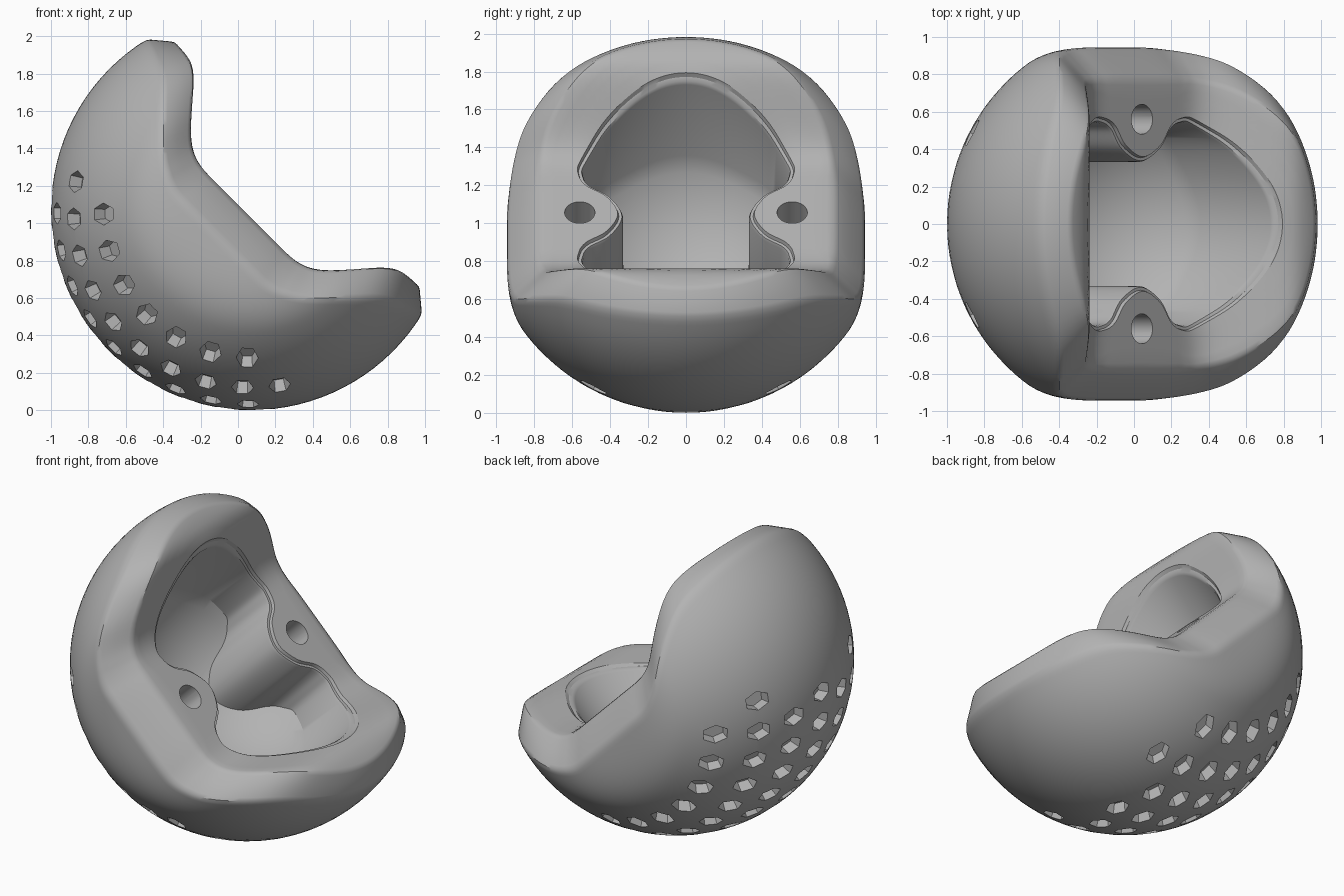
import bpy, bmesh, math
from mathutils import Vector, Matrix

cube = bpy.data.objects.get("Cube")
if cube:
    bpy.data.objects.remove(cube)

# Working frame: u runs out of the opening, v across it, y to the side
R, CU = 1.07, 0.10          # outer ball radius and centre height along u
POCKET_R = 0.76             # bowl floor radius
S2 = math.sqrt(2)


def to_world(v, y, u):
    return Vector(((v + u) / S2, y, 1 + (u - v) / S2))


def lookup(table, v):
    for (a, ha), (b, hb) in zip(table, table[1:]):
        if v <= b:
            return ha + (hb - ha) * (v - a) / (b - a)
    return table[-1][1]


def soft_lookup(table, v):
    offsets = [i * 0.012 for i in range(-5, 6)]
    return sum(lookup(table, abs(v + o)) for o in offsets) / len(offsets)


FACE = [(0, .07), (.34, .07), (.42, .085), (.50, .135), (.743, .415), (.80, .44), (1.2, .46)]
RIM = [(0, -.12), (.37, -.12), (.53, -.035), (.834, .28), (1.06, .36), (1.2, .37)]


def face_h(v):
    return soft_lookup(FACE, v)


def rim_h(v):
    return soft_lookup(RIM, v)


def flatten(y):
    # flattened cheeks with a soft transition
    a, lim, k = abs(y), 0.945, 0.10
    h = max(k - abs(a - lim), 0) / k
    return math.copysign(min(a, lim) - h * h * k / 4, y)


# Pocket outline: one quarter, mirrored, then splined
quarter = [(.73, 0), (.685, .22), (.55, .44), (.38, .56), (.285, .565),
           (.21, .525), (.13, .42), (0, .36)]
half = quarter + [(-v, y) for v, y in reversed(quarter[:-1])]
ctrl = [Vector(p) for p in half + [(v, -y) for v, y in reversed(half[1:-1])]]
lip = []
n = len(ctrl)
for i in range(n):
    a, b, c, d = (ctrl[(i + j) % n] for j in (-1, 0, 1, 2))
    for s in range(8):
        t = s / 8
        lip.append(0.5 * (2 * b + (c - a) * t + (2 * a - 5 * b + 4 * c - d) * t * t
                          + (3 * b - a - 3 * c + d) * t ** 3))
N = len(lip)


def inset(dist):
    out = []
    for i, p in enumerate(lip):
        t = (lip[(i + 1) % N] - lip[i - 1]).normalized()
        out.append(p + Vector((-t.y, t.x)) * dist)
    return out


def rim_point(direction):
    lo, hi = 0.4, 1.3
    for _ in range(40):
        s = (lo + hi) / 2
        v, y = direction * s
        if v * v + y * y + (rim_h(v) - CU) ** 2 < R * R:
            lo = s
        else:
            hi = s
    return direction * lo


# Rings from the outer pole, over the rim, into the pocket
rim = [rim_point(p.normalized()) for p in lip]
rings = []
SHELL = 30
for k in [i + 1 for i in range(SHELL - 1)] + [SHELL - 0.6, SHELL]:
    ring = []
    for p in rim:
        polar = math.atan2(p.length, CU - rim_h(p.x)) * k / SHELL
        q = p.normalized() * R * math.sin(polar)
        ring.append(Vector((q.x, flatten(q.y), CU - R * math.cos(polar))))
    rings.append(ring)
outer = rings[-1]
edge = []
for p in outer:
    v, y = p.x * 0.89, p.y * 0.83
    edge.append(Vector((v, y, face_h(v))))
corner_a = len(rings) - 1
for t in (0.12, 0.5, 0.88, 1):
    rings.append([a.lerp(b, t) for a, b in zip(outer, edge)])
corner_b = len(rings) - 1
for t in (0.1, 0.3, 0.5, 0.75, 1):
    ring = []
    for e, p in zip(edge, lip):
        v, y = e.xy.lerp(p, t)
        ring.append(Vector((v, y, face_h(v))))
    rings.append(ring)
for c in (corner_a, corner_b):      # ease the two chamfer corners
    rings[c] = [(a + 2 * b + d) / 4 for a, b, d in zip(rings[c - 1], rings[c], rings[c + 1])]

# Stepped lip, pocket wall and bowl floor
for dist, drop in ((0.006, 0.02), (0.022, 0.02), (0.028, 0.035)):
    rings.append([Vector((p.x, p.y, face_h(p.x) - drop)) for p in inset(dist)])
wall = inset(0.03)
for t in (1, .94, .87, .78, .68, .56, .44, .32, .2, .1):
    rings.append([Vector((p.x * t, p.y * t, CU - math.sqrt(POCKET_R ** 2 - (p * t).length_squared)))
                  for p in wall])

bm = bmesh.new()
verts = [[bm.verts.new(to_world(*p)) for p in ring] for ring in rings]
for a, b in zip(verts, verts[1:]):
    for i in range(N):
        j = (i + 1) % N
        bm.faces.new((a[i], a[j], b[j], b[i]))
for ring, u in ((verts[0], CU - R), (verts[-1], CU - POCKET_R)):
    pole = bm.verts.new(to_world(0, 0, u))
    for i in range(N):
        bm.faces.new((ring[i], ring[(i + 1) % N], pole))
bmesh.ops.recalc_face_normals(bm, faces=bm.faces)


def make_object(name, mesh_data):
    mesh = bpy.data.meshes.new(name)
    mesh_data.to_mesh(mesh)
    mesh_data.free()
    obj = bpy.data.objects.new(name, mesh)
    bpy.context.collection.objects.link(obj)
    return obj


shell = make_object("padded_shell", bm)

grey = bpy.data.materials.new("plain_grey")
grey.use_nodes = True
colour = (0.45, 0.45, 0.45, 1)
grey.diffuse_color = colour
grey.node_tree.nodes["Principled BSDF"].inputs["Base Color"].default_value = colour
shell.data.materials.append(grey)

# Cutters: vents in staggered rows and two post holes
cut = bmesh.new()
centre = to_world(0, 0, CU)
for y, count in ((.72, 7), (.49, 10), (.25, 9), (0, 10), (-.25, 9), (-.49, 10), (-.72, 7)):
    radius = math.sqrt(R * R - y * y)
    for i in range(count):
        lon = (i - (count - 1) / 2) * 0.2 / radius
        normal = (to_world(radius * math.sin(lon), y, CU - radius * math.cos(lon)) - centre).normalized()
        along = (Vector((0, 1, 0)) - normal * normal.y).normalized()
        across = along.cross(normal)
        frame = Matrix((across, along, normal)).transposed().to_4x4()
        place = Matrix.Translation(centre + normal * R) @ frame
        bmesh.ops.create_cone(cut, cap_ends=True, segments=6, radius1=0.75, radius2=1.05, depth=0.14,
                              matrix=place @ Matrix.Diagonal((0.066, 0.095, 1, 1))
                              @ Matrix.Rotation(math.pi / 6, 4, "Z"))
spin = Vector((0, 0, 1)).rotation_difference(Vector((1, 0, 1))).to_matrix().to_4x4()
for side in (-1, 1):
    bmesh.ops.create_cone(cut, cap_ends=True, segments=32, radius1=0.08, radius2=0.08, depth=0.5,
                          matrix=Matrix.Translation(to_world(-0.01, side * 0.56, 0)) @ spin)
cutter = make_object("cutter", cut)
cutter.hide_render = True

mod = shell.modifiers.new("recesses", "BOOLEAN")
mod.operation, mod.solver, mod.object = "DIFFERENCE", "EXACT", cutter
bpy.ops.object.select_all(action="DESELECT")
bpy.context.view_layer.objects.active = shell
shell.select_set(True)
bpy.ops.object.modifier_apply(modifier=mod.name)
bpy.data.objects.remove(cutter)
bpy.ops.object.shade_smooth_by_angle(angle=math.radians(32))
